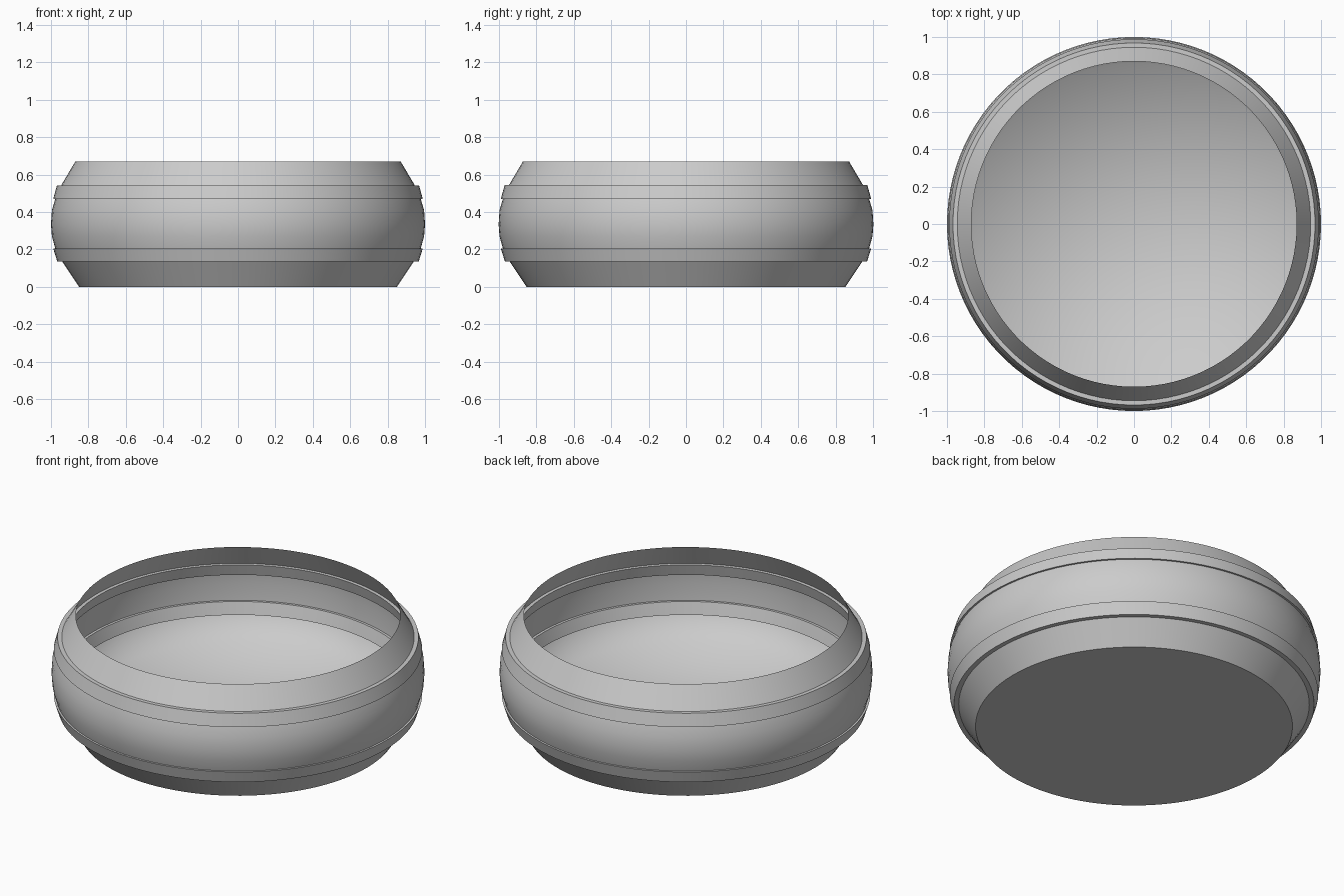
import bpy, bmesh, math

if "Cube" in bpy.data.objects:
    bpy.data.objects.remove(bpy.data.objects["Cube"])

SEGMENTS = 100


def lathe(name, profile, closed=False, smooth_angle=25):
    """Spin (radius, height) points around z; radius 0 becomes a pole."""
    bm = bmesh.new()
    rings = []
    for r, z in profile:
        if r == 0:
            rings.append([bm.verts.new((0, 0, z))] * SEGMENTS)
        else:
            rings.append([bm.verts.new((r * math.cos(2 * math.pi * i / SEGMENTS),
                                        r * math.sin(2 * math.pi * i / SEGMENTS), z))
                          for i in range(SEGMENTS)])
    pairs = list(zip(rings, rings[1:]))
    if closed:
        pairs.append((rings[-1], rings[0]))
    for a, b in pairs:
        for i in range(SEGMENTS):
            j = (i + 1) % SEGMENTS
            corners = list(dict.fromkeys([a[i], a[j], b[j], b[i]]))
            bm.faces.new(corners)
    bmesh.ops.recalc_face_normals(bm, faces=bm.faces)
    mesh = bpy.data.meshes.new(name)
    bm.to_mesh(mesh)
    bm.free()
    obj = bpy.data.objects.new(name, mesh)
    bpy.context.collection.objects.link(obj)
    bpy.ops.object.select_all(action='DESELECT')
    bpy.context.view_layer.objects.active = obj
    obj.select_set(True)
    bpy.ops.object.shade_smooth_by_angle(angle=math.radians(smooth_angle))
    return obj


# Outer wall with its two proud bands
outer = [(0.85, 0), (0.94, 0.135), (0.966, 0.135), (0.988, 0.205), (0.977, 0.205),
         (0.995, 0.27), (1.0, 0.335), (0.995, 0.41), (0.977, 0.47), (0.988, 0.47),
         (0.968, 0.543), (0.945, 0.543), (0.87, 0.67)]
lathe("outer_shell", [(0, 0)] + outer)

# Inner lining, with its own bands and a raised floor that blends into the wall
lining = [(0.87, 0.67), (0.935, 0.543), (0.915, 0.543), (0.935, 0.475), (0.955, 0.475),
          (0.96, 0.41), (0.955, 0.315), (0.94, 0.315), (0.92, 0.245), (0.94, 0.245),
          (0.86, 0.11), (0, 0.11)]
lathe("inner_lining", lining, smooth_angle=62)
